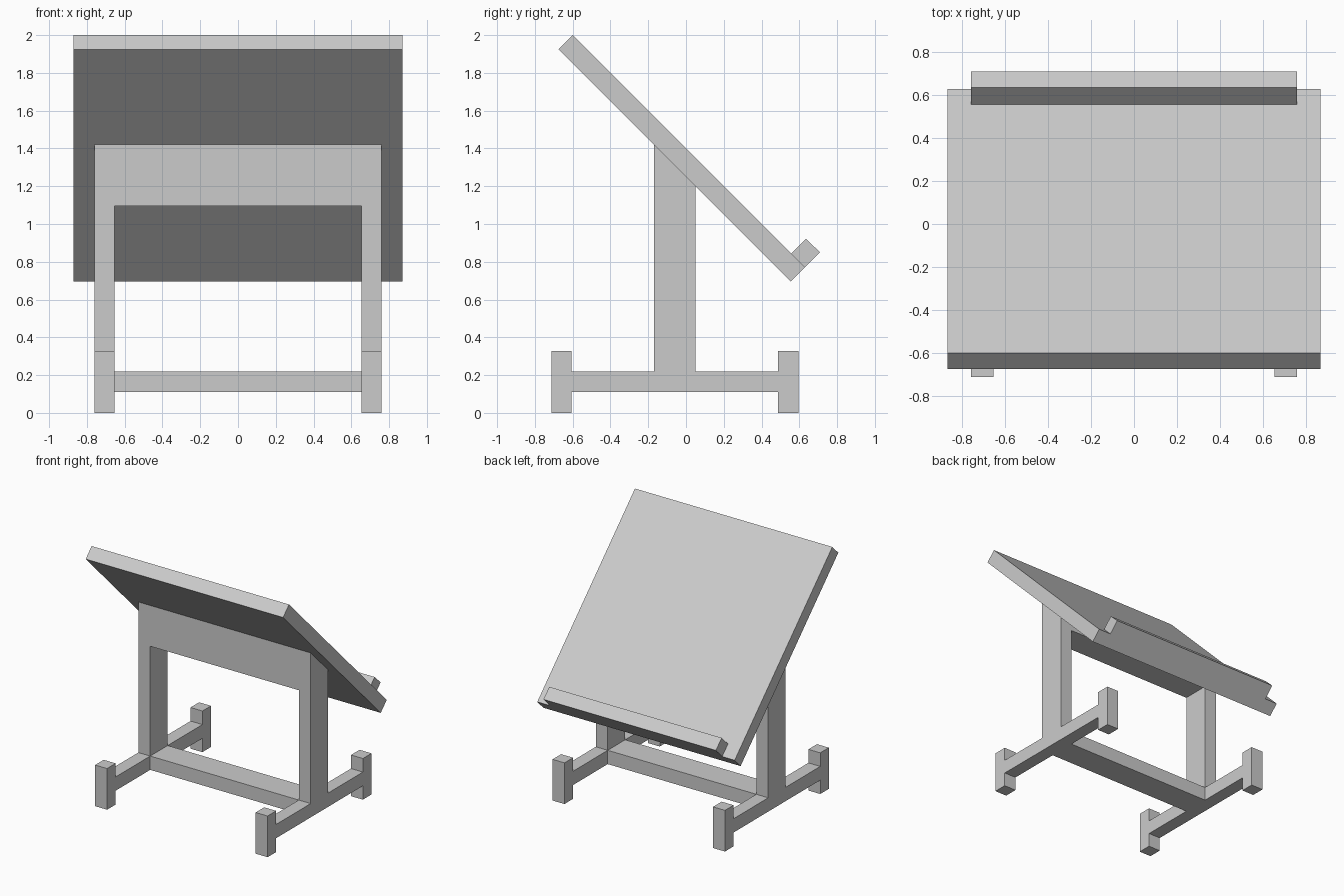
import bpy
import bmesh

if "Cube" in bpy.data.objects:
    bpy.data.objects.remove(bpy.data.objects["Cube"])


def prism(name, profile, x0, x1, mirror=False):
    """Extrude a (y, z) profile along x from x0 to x1."""
    bm = bmesh.new()
    face = bm.faces.new([bm.verts.new((x0, y, z)) for y, z in profile])
    ext = bmesh.ops.extrude_face_region(bm, geom=[face])
    moved = [v for v in ext["geom"] if isinstance(v, bmesh.types.BMVert)]
    bmesh.ops.translate(bm, verts=moved, vec=(x1 - x0, 0, 0))
    bmesh.ops.recalc_face_normals(bm, faces=bm.faces)
    mesh = bpy.data.meshes.new(name)
    bm.to_mesh(mesh)
    bm.free()
    obj = bpy.data.objects.new(name, mesh)
    bpy.context.collection.objects.link(obj)
    if mirror:
        obj.modifiers.new("Mirror", 'MIRROR')
    return obj


INNER, OUTER = 0.655, 0.76
FRONT, BACK = -0.17, 0.05        # post depth
Z_FRONT, Z_BACK = 1.42, 1.20     # post tops under the sloping board

# Side frames: feet, runner and post in one outline, mirrored left/right
side = [(-0.713, 0), (-0.605, 0), (-0.605, 0.11), (0.487, 0.11), (0.487, 0),
        (0.595, 0), (0.595, 0.328), (0.487, 0.328), (0.487, 0.22),
        (BACK, 0.22), (BACK, Z_BACK), (FRONT, Z_FRONT), (FRONT, 0.22),
        (-0.605, 0.22), (-0.605, 0.328), (-0.713, 0.328)]
prism("side_frame", side, INNER, OUTER, mirror=True)

# Cross members between the side frames
prism("lower_rail", [(FRONT, 0.11), (BACK, 0.11), (BACK, 0.22), (FRONT, 0.22)],
      -INNER, INNER)
prism("upper_apron", [(FRONT, 1.095), (BACK, 1.095), (BACK, Z_BACK), (FRONT, Z_FRONT)],
      -INNER, INNER)

# Sloping drawing board
prism("drawing_board", [(-0.60, 2.0), (-0.675, 1.925), (0.555, 0.695), (0.63, 0.77)],
      -0.87, 0.87)

# Ledge along the lower edge of the board
prism("paper_ledge", [(0.557, 0.843), (0.63, 0.77), (0.71, 0.85), (0.635, 0.921)],
      -OUTER, OUTER)
